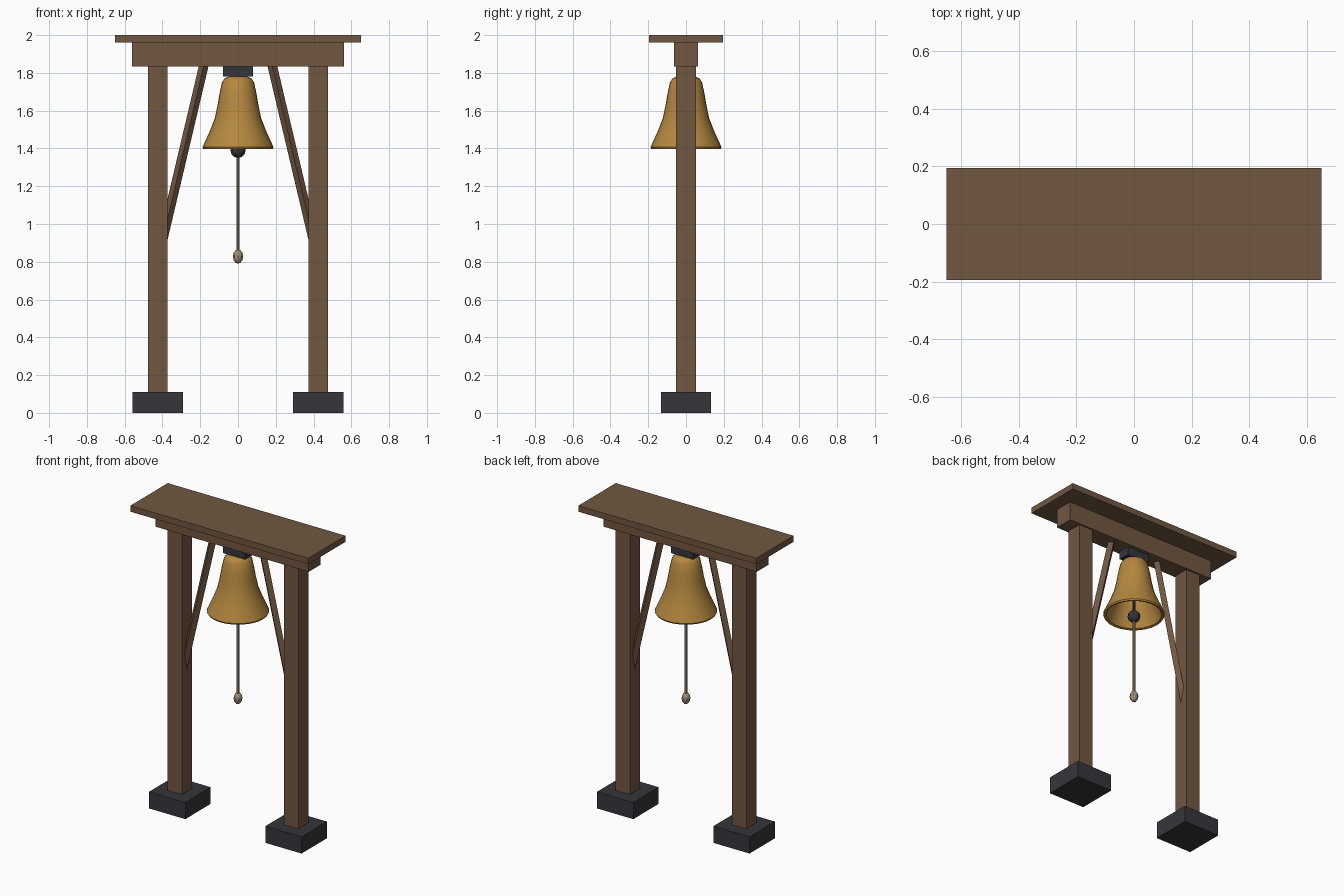
import bpy, bmesh, math
from mathutils import Vector

if "Cube" in bpy.data.objects:
    bpy.data.objects.remove(bpy.data.objects["Cube"])


def material(name, rgb):
    m = bpy.data.materials.new(name)
    m.diffuse_color = (*rgb, 1)
    m.use_nodes = True
    m.node_tree.nodes["Principled BSDF"].inputs["Base Color"].default_value = m.diffuse_color
    return m


WOOD = material("brown wood", (0.165, 0.095, 0.053))
DARK = material("dark iron", (0.037, 0.036, 0.044))
BRONZE = material("bell bronze", (0.46, 0.245, 0.05))
ROPE = material("rope tan", (0.34, 0.27, 0.16))


def finish(bm, name, mat, smooth=False):
    bmesh.ops.recalc_face_normals(bm, faces=bm.faces)
    me = bpy.data.meshes.new(name)
    bm.to_mesh(me)
    bm.free()
    me.materials.append(mat)
    ob = bpy.data.objects.new(name, me)
    bpy.context.collection.objects.link(ob)
    if smooth:
        bpy.ops.object.select_all(action='DESELECT')
        ob.select_set(True)
        bpy.context.view_layer.objects.active = ob
        bpy.ops.object.shade_smooth_by_angle(angle=math.radians(40))
    return ob


def box(name, mat, x, sx, sy, z0, z1):
    bm = bmesh.new()
    bmesh.ops.create_cube(bm, size=1)
    for v in bm.verts:
        v.co = (x + v.co.x * sx, v.co.y * sy, (z0 + z1) / 2 + v.co.z * (z1 - z0))
    return finish(bm, name, mat)


def rod(name, mat, a, b, r, sides, smooth=False):
    a, b = Vector(a), Vector(b)
    q = Vector((0, 0, 1)).rotation_difference(b - a)
    bm = bmesh.new()
    rings = []
    for p in (a, b):
        rings.append([bm.verts.new(p + q @ Vector((r * math.cos(t), r * math.sin(t), 0)))
                      for t in (math.tau * i / sides for i in range(sides))])
    for i in range(sides):
        j = (i + 1) % sides
        bm.faces.new((rings[0][i], rings[0][j], rings[1][j], rings[1][i]))
    bm.faces.new(rings[0])
    bm.faces.new(rings[1])
    return finish(bm, name, mat, smooth)


def ball(name, mat, z, r, rz):
    bm = bmesh.new()
    bmesh.ops.create_uvsphere(bm, u_segments=8, v_segments=6, radius=1)
    for v in bm.verts:
        v.co = (v.co.x * r, v.co.y * r, z + v.co.z * rz)
    return finish(bm, name, mat, True)


# Roof board, beam and bell hanger
box("roof_board", WOOD, 0, 1.30, 0.39, 1.96, 2.0)
box("cross_beam", WOOD, 0, 1.12, 0.125, 1.835, 1.96)
box("bell_hanger", DARK, 0, 0.16, 0.08, 1.78, 1.835)

# Footings, posts and diagonal braces on both sides
for s, side in ((-1, "left"), (1, "right")):
    box(side + "_footing", DARK, s * 0.425, 0.265, 0.265, 0, 0.11)
    box(side + "_post", WOOD, s * 0.425, 0.105, 0.105, 0.002, 1.835)
    rod(side + "_brace", WOOD, (s * 0.40, 0, 0.911), (s * 0.17, 0, 1.886), 0.025, 4)

# Bell: lathed shell, outside then inside
outer = [(0, 1.782), (0.05, 1.78), (0.07, 1.772), (0.085, 1.75), (0.098, 1.69),
         (0.108, 1.63), (0.123, 1.56), (0.15, 1.49), (0.173, 1.44), (0.188, 1.407), (0.184, 1.398)]
inner = [(0.168, 1.402), (0.155, 1.44), (0.132, 1.49), (0.105, 1.56),
         (0.09, 1.63), (0.08, 1.69), (0.065, 1.745), (0, 1.76)]
bm = bmesh.new()
verts = [bm.verts.new((r, 0, z)) for r, z in outer + inner]
edges = [bm.edges.new(p) for p in zip(verts, verts[1:])]
bmesh.ops.spin(bm, geom=verts + edges, cent=(0, 0, 0), axis=(0, 0, 1),
               angle=math.tau, steps=24, use_merge=False)
bmesh.ops.remove_doubles(bm, verts=bm.verts, dist=0.0005)
finish(bm, "bell", BRONZE, True)

# Clapper and pull rope
rod("clapper_rod", DARK, (0, 0, 1.40), (0, 0, 1.77), 0.009, 8, True)
ball("clapper", DARK, 1.39, 0.04, 0.04)
rod("pull_rope", ROPE, (0, 0, 0.84), (0, 0, 1.38), 0.009, 8, True)
ball("rope_grip", ROPE, 0.828, 0.027, 0.038)
